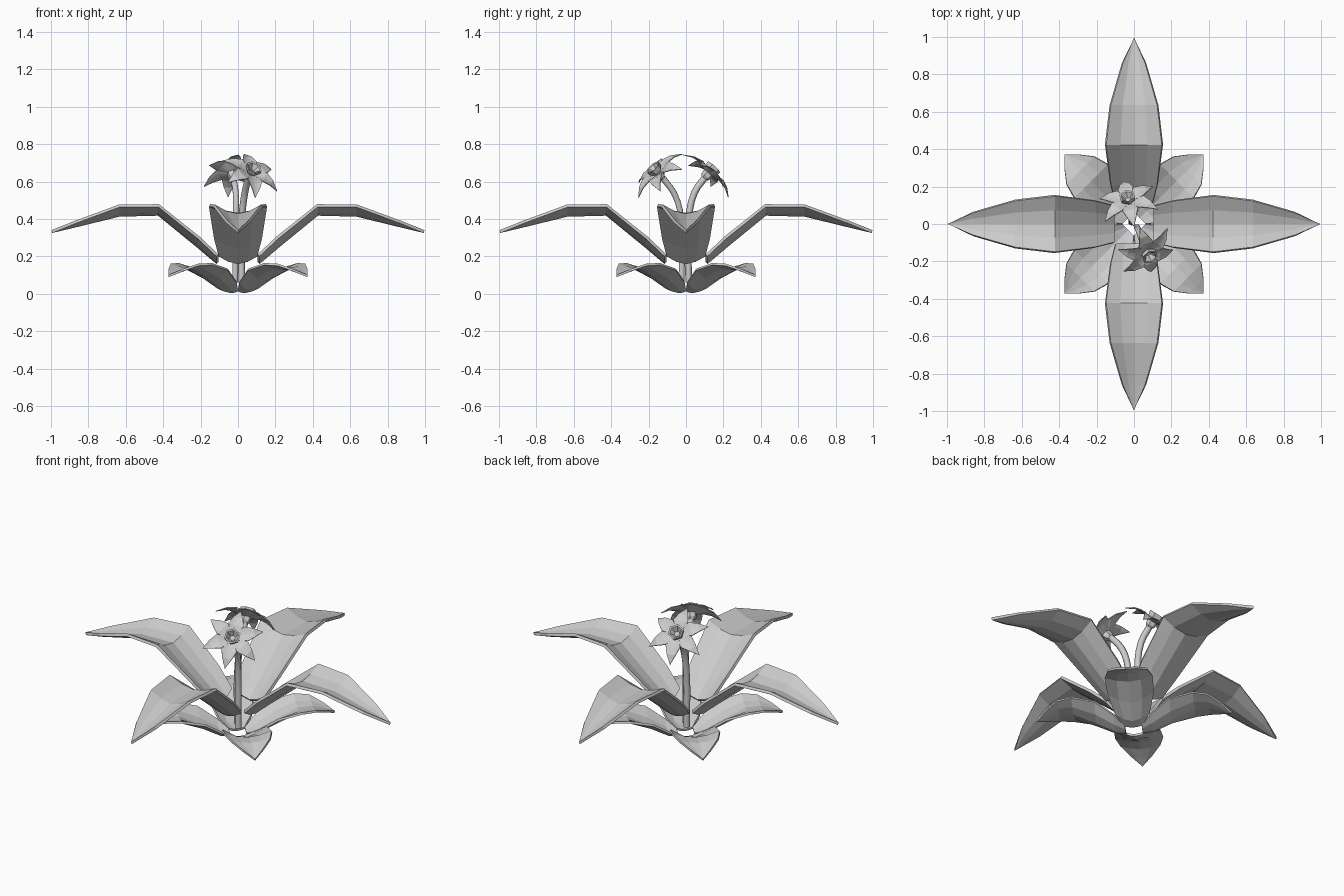
import bpy, bmesh, math
from mathutils import Vector, Matrix

if "Cube" in bpy.data.objects:
    bpy.data.objects.remove(bpy.data.objects["Cube"])


def mesh_object(name, verts, faces, thickness=0.0):
    me = bpy.data.meshes.new(name)
    me.from_pydata(verts, [], faces)
    bm = bmesh.new()
    bm.from_mesh(me)
    bmesh.ops.recalc_face_normals(bm, faces=bm.faces)
    bm.to_mesh(me)
    bm.free()
    ob = bpy.data.objects.new(name, me)
    bpy.context.collection.objects.link(ob)
    if thickness:
        mod = ob.modifiers.new("thickness", "SOLIDIFY")
        mod.thickness = thickness
        mod.offset = 0
    return ob


def blade(stations, tip):
    """Loft channelled sections (radius, mid z, half width, edge rise) to a pointed tip."""
    section = ((-1, 1), (-0.5, 0.3), (0, 0), (0.5, 0.3), (1, 1))
    n = len(section)
    verts = [(r, u * w, z + h * d) for r, z, w, d in stations for u, h in section]
    faces = []
    for i in range(len(stations) - 1):
        for j in range(n - 1):
            a = i * n + j
            faces.append((a, a + n, a + n + 1, a + 1))
    last = (len(stations) - 1) * n
    verts.append((tip[0], 0, tip[1]))
    faces += [(last + j, len(verts) - 1, last + j + 1) for j in range(n - 1)]
    return verts, faces


# Large arching leaves along the axes
big = [(0.11, 0.165, 0.10, 0.04), (0.21, 0.25, 0.125, 0.05), (0.425, 0.425, 0.152, 0.047),
       (0.635, 0.42, 0.127, 0.05), (0.86, 0.365, 0.062, 0.022)]
# Small lower leaves on the diagonals, forming the bowl
small = [(0.045, 0.009, 0.045, 0.01), (0.10, 0.017, 0.09, 0.045), (0.20, 0.07, 0.122, 0.06),
         (0.325, 0.132, 0.127, 0.027), (0.405, 0.135, 0.105, 0.02), (0.47, 0.115, 0.055, 0.012)]
for k in range(4):
    leaf = mesh_object(f"large_leaf_{k + 1}", *blade(big, (0.995, 0.333)), 0.016)
    leaf.rotation_euler.z = k * math.pi / 2
    leaf = mesh_object(f"small_leaf_{k + 1}", *blade(small, (0.525, 0.095)), 0.012)
    leaf.rotation_euler.z = (k + 0.5) * math.pi / 2


def stem(name, points, radius):
    """Six-sided curved stem."""
    cu = bpy.data.curves.new(name, "CURVE")
    cu.dimensions = "3D"
    cu.bevel_depth = radius
    cu.bevel_resolution = 1
    cu.use_fill_caps = True
    cu.resolution_u = 3
    sp = cu.splines.new("BEZIER")
    sp.bezier_points.add(len(points) - 1)
    for bp, p in zip(sp.bezier_points, points):
        bp.co = p
        bp.handle_left_type = bp.handle_right_type = "AUTO"
    for_ob = bpy.data.objects.new(name, cu)
    bpy.context.collection.objects.link(for_ob)


def ring_lathe(name, profile, sides, matrix):
    verts, faces = [], []
    for r, z in profile:
        for i in range(sides):
            a = 2 * math.pi * i / sides
            verts.append((r * math.cos(a), r * math.sin(a), z))
    for k in range(len(profile) - 1):
        for i in range(sides):
            j = (i + 1) % sides
            faces.append((k * sides + i, k * sides + j, (k + 1) * sides + j, (k + 1) * sides + i))
    ob = mesh_object(name, verts, faces)
    ob.matrix_world = matrix


def flower(tag, centre, normal, spin):
    base = (Matrix.Translation(centre)
            @ Vector(normal).to_track_quat("Z", "Y").to_matrix().to_4x4()
            @ Matrix.Rotation(spin, 4, "Z"))
    # Six pointed petals
    petal = [(0.015, -0.004, 0.012, 0.003), (0.075, 0.012, 0.042, 0.008), (0.12, 0.005, 0.026, 0.004)]
    for k in range(6):
        ob = mesh_object(f"petal_{tag}_{k + 1}", *blade(petal, (0.168, -0.022)), 0.004)
        ob.matrix_world = base @ Matrix.Rotation(k * math.pi / 3, 4, "Z")
    # Centre cup and the swelling behind the petals
    ring_lathe(f"flower_cup_{tag}",
               [(0.02, 0.0), (0.04, 0.02), (0.045, 0.045), (0.035, 0.042), (0.015, 0.015), (0, 0.012)], 6, base)
    ring_lathe(f"flower_base_{tag}", [(0.012, -0.045), (0.028, -0.025), (0.03, 0.0), (0.0, 0.004)], 6, base)


flower("front", (0.07, -0.15, 0.645), (0.38, -0.6, 0.7), 0.3)
flower("back", (-0.03, 0.12, 0.645), (-0.15, 0.66, 0.74), math.pi / 6)

stem("front_stem", [(0.02, -0.025, 0.06), (0.02, -0.025, 0.4), (0.035, -0.06, 0.53), (0.055, -0.125, 0.62)], 0.018)
stem("back_stem", [(-0.015, 0.015, 0.06), (-0.012, 0.015, 0.4), (-0.012, 0.045, 0.54), (-0.025, 0.1, 0.62)], 0.018)
